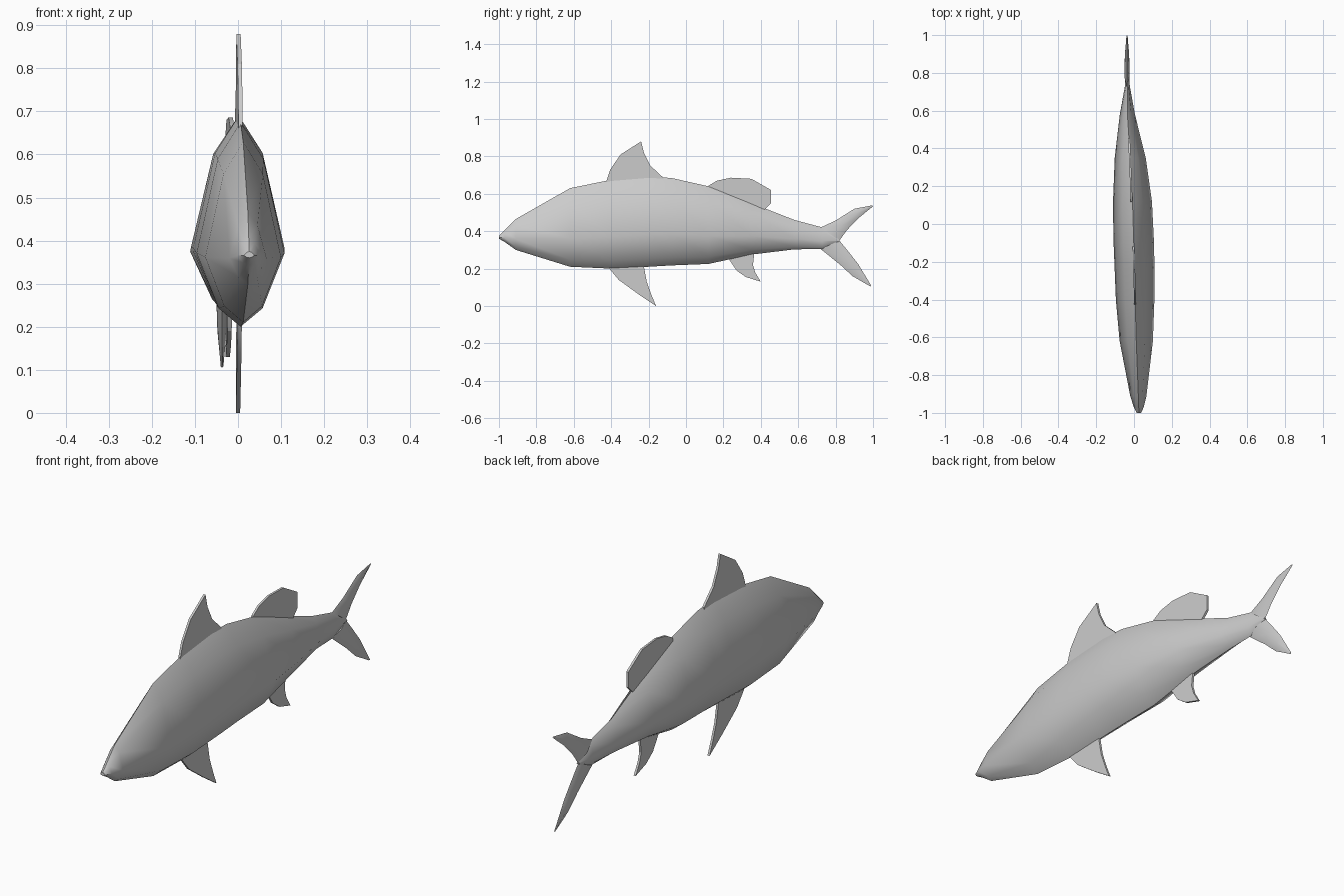
import bpy
import bmesh
import math

cube = bpy.data.objects.get("Cube")
if cube:
    bpy.data.objects.remove(cube, do_unlink=True)

grey = bpy.data.materials.new("plain grey")
grey.use_nodes = True
GREY = (0.6, 0.6, 0.6, 1)
grey.diffuse_color = GREY
grey.node_tree.nodes["Principled BSDF"].inputs["Base Color"].default_value = GREY


def finish(name, bm, angle):
    """Turn a bmesh into a shaded, coloured object."""
    bmesh.ops.recalc_face_normals(bm, faces=bm.faces)
    mesh = bpy.data.meshes.new(name)
    bm.to_mesh(mesh)
    bm.free()
    mesh.materials.append(grey)
    obj = bpy.data.objects.new(name, mesh)
    bpy.context.collection.objects.link(obj)
    bpy.ops.object.select_all(action="DESELECT")
    obj.select_set(True)
    bpy.context.view_layer.objects.active = obj
    bpy.ops.object.shade_smooth_by_angle(angle=math.radians(angle))
    return obj


def loft(name, rings, angle):
    """Skin a row of equal rings and cap both ends."""
    bm = bmesh.new()
    loops = [[bm.verts.new(p) for p in ring] for ring in rings]
    n = len(loops[0])
    for a, b in zip(loops, loops[1:]):
        for i in range(n):
            j = (i + 1) % n
            bm.faces.new((a[i], a[j], b[j], b[i]))
    bm.faces.new(loops[0])
    bm.faces.new(loops[-1])
    return finish(name, bm, angle)


def fin(name, outline, x_front, x_back, half=0.005):
    """Thin plate from a side outline, following the slight bend of the body."""
    y0 = min(y for y, z in outline)
    y1 = max(y for y, z in outline)
    bm = bmesh.new()
    sides = []
    for s in (-half, half):
        sides.append([bm.verts.new((x_front + (x_back - x_front) * (y - y0) / (y1 - y0) + s, y, z))
                      for y, z in outline])
    a, b = sides
    bm.faces.new(a)
    bm.faces.new(b)
    for i in range(len(a)):
        j = (i + 1) % len(a)
        bm.faces.new((a[i], a[j], b[j], b[i]))
    return finish(name, bm, 20)


# Body: eight-sided section as (width share, height share)
section = [(0, 1), (0.52, 0.82), (1, 0.36), (0.5, 0.09),
           (0, 0), (-0.5, 0.09), (-1, 0.36), (-0.52, 0.82)]
# Stations: y, bottom, top, middle x, half width
stations = [
    (-1.0, 0.36, 0.375, 0.026, 0.012),
    (-0.97, 0.343, 0.405, 0.025, 0.026),
    (-0.91, 0.3, 0.465, 0.023, 0.043),
    (-0.62, 0.21, 0.63, 0.012, 0.088),
    (-0.4, 0.2, 0.675, 0.006, 0.102),
    (-0.2, 0.21, 0.69, 0.002, 0.106),
    (-0.08, 0.217, 0.685, -0.002, 0.107),
    (0.12, 0.225, 0.64, -0.008, 0.103),
    (0.35, 0.275, 0.55, -0.02, 0.082),
    (0.58, 0.303, 0.46, -0.035, 0.04),
    (0.73, 0.305, 0.42, -0.035, 0.013),
    (0.82, 0.345, 0.355, -0.037, 0.008),
]
loft("body", [[(mx + u * w, y, lo + v * (hi - lo)) for u, v in section]
              for y, lo, hi, mx, w in stations], 48)


# Tail lobes: diamond sections from leading to trailing edge
def tail_lobe(name, spans):
    rings = []
    for (y0, z0), (y1, z1), h in spans:
        x, ym, zm = -0.037, (y0 + y1) / 2, (z0 + z1) / 2
        rings.append([(x, y0, z0), (x + h, ym, zm), (x, y1, z1), (x - h, ym, zm)])
    loft(name, rings, 60)


tail_lobe("upper_tail_lobe", [
    ((0.72, 0.42), (0.82, 0.35), 0.012),
    ((0.8, 0.457), (0.86, 0.405), 0.013),
    ((0.9, 0.52), (0.92, 0.468), 0.01),
    ((0.995, 0.538), (1.0, 0.533), 0.003)])
tail_lobe("lower_tail_lobe", [
    ((0.72, 0.305), (0.82, 0.35), 0.012),
    ((0.825, 0.22), (0.865, 0.295), 0.013),
    ((0.89, 0.16), (0.92, 0.225), 0.011),
    ((0.985, 0.105), (0.99, 0.11), 0.003)])

# Fins on the back
fin("front_back_fin", [
    (-0.43, 0.64), (-0.425, 0.67), (-0.405, 0.73), (-0.35, 0.81), (-0.24, 0.88),
    (-0.225, 0.82), (-0.19, 0.75), (-0.12, 0.685), (-0.12, 0.64)], 0.006, -0.002)
fin("rear_back_fin", [
    (0.11, 0.6), (0.12, 0.643), (0.165, 0.67), (0.24, 0.686), (0.35, 0.68),
    (0.455, 0.62), (0.455, 0.55), (0.42, 0.515), (0.4, 0.49)], -0.012, -0.026)

# Fins on the belly
fin("front_belly_fin", [
    (-0.42, 0.22), (-0.41, 0.2), (-0.36, 0.14), (-0.25, 0.06), (-0.16, 0),
    (-0.185, 0.06), (-0.21, 0.13), (-0.225, 0.21), (-0.225, 0.24)], 0.004, 0)
fin("rear_belly_fin", [
    (0.22, 0.28), (0.23, 0.25), (0.27, 0.19), (0.32, 0.155), (0.4, 0.13),
    (0.37, 0.18), (0.358, 0.22), (0.365, 0.28), (0.365, 0.3)], -0.018, -0.024)
